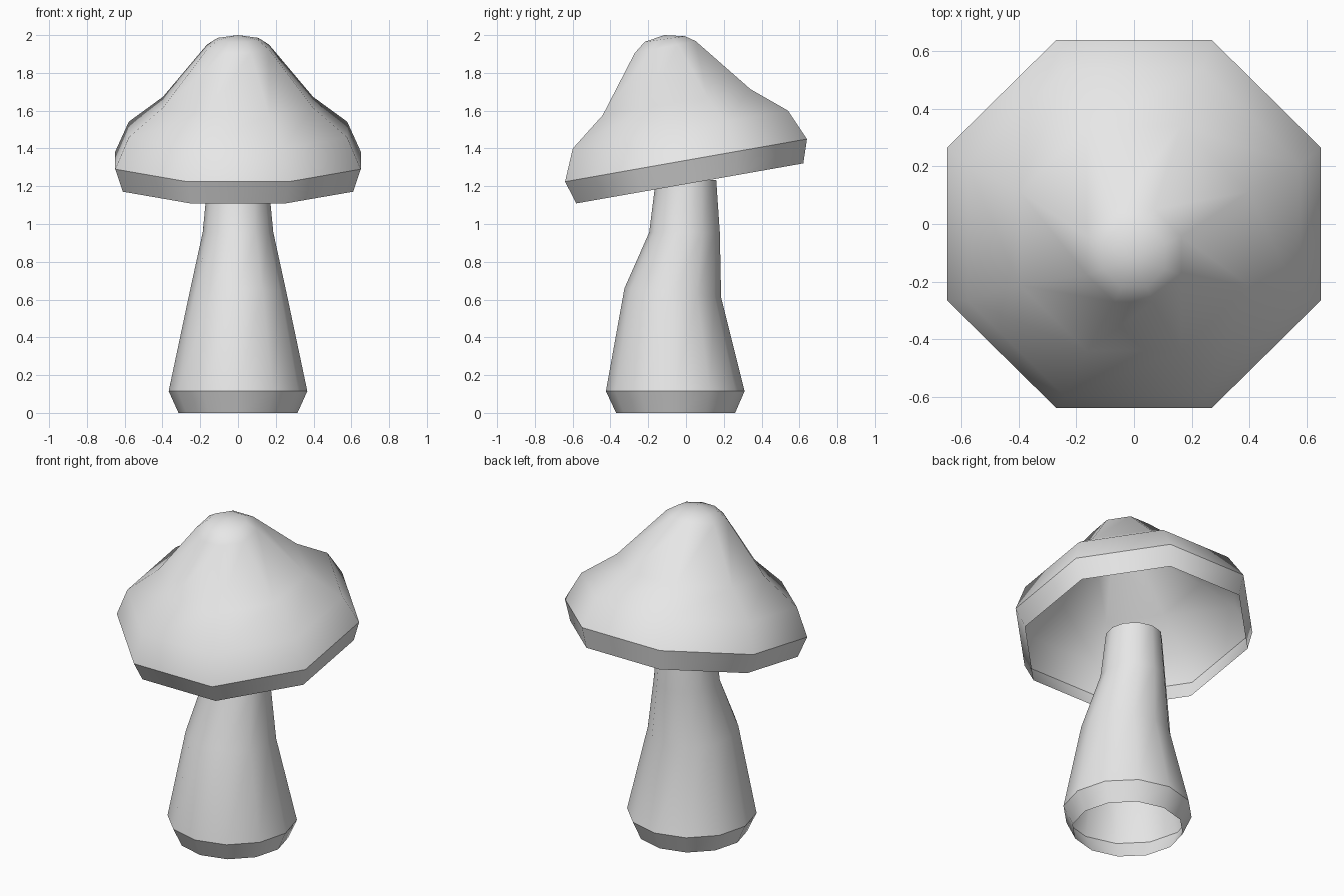
import bpy, bmesh
from math import sin, cos, pi, radians

cube = bpy.data.objects.get("Cube")
if cube:
    bpy.data.objects.remove(cube, do_unlink=True)

# One plain light grey for the whole mushroom
grey = bpy.data.materials.new("light_grey")
grey.use_nodes = True
grey.diffuse_color = (0.8, 0.8, 0.8, 1)
grey.node_tree.nodes["Principled BSDF"].inputs["Base Color"].default_value = (0.8, 0.8, 0.8, 1)


def loft(name, sides, phase, rings, sharp_ring, pole=None):
    """Skin leaning rings of (radius, y, z, tilt in degrees), listed bottom to top."""
    bm = bmesh.new()
    loops = []
    for radius, y, z, tilt in rings:
        t = radians(tilt)
        loop = []
        for i in range(sides):
            a = phase + 2 * pi * i / sides
            depth = radius * sin(a)
            loop.append(bm.verts.new((radius * cos(a), y + depth * cos(t), z + depth * sin(t))))
        loops.append(loop)
    for low, high in zip(loops, loops[1:]):
        for i in range(sides):
            j = (i + 1) % sides
            bm.faces.new((low[i], low[j], high[j], high[i]))
    if pole:
        tip = bm.verts.new(pole)
        for i in range(sides):
            bm.faces.new((loops[-1][i], loops[-1][(i + 1) % sides], tip))
    for face in bm.faces:
        face.smooth = True
    # Keep a hard crease around the bevelled lip
    crease = loops[sharp_ring]
    for i in range(sides):
        bm.edges.get((crease[i], crease[(i + 1) % sides])).smooth = False
    mesh = bpy.data.meshes.new(name)
    bm.to_mesh(mesh)
    bm.free()
    mesh.materials.append(grey)
    obj = bpy.data.objects.new(name, mesh)
    bpy.context.collection.objects.link(obj)
    return obj


# Bent, open stem with a bevelled foot
loft("stem", 12, 0, [
    (0.315, -0.055, 0.0, 0),
    (0.367, -0.057, 0.115, 0),
    (0.257, -0.07, 0.635, -5.5),
    (0.187, -0.008, 0.955, 0),
    (0.16, 0.0, 1.233, 0),
], sharp_ring=1)

# Hollow eight-sided cap, leaning towards the front
octagon = 1 / cos(pi / 8)
loft("cap", 8, pi / 8, [
    (0.61 * octagon, 0.02, 1.215, 10),
    (0.65 * octagon, 0.0, 1.337, 10),
    (0.578 * octagon, -0.03, 1.5, 10),
    (0.397 * octagon, -0.05, 1.645, 10),
    (0.164 * octagon, -0.11, 1.937, 11),
    (0.108 * octagon, -0.112, 1.979, 8),
], sharp_ring=1, pole=(0, -0.115, 2.0))
